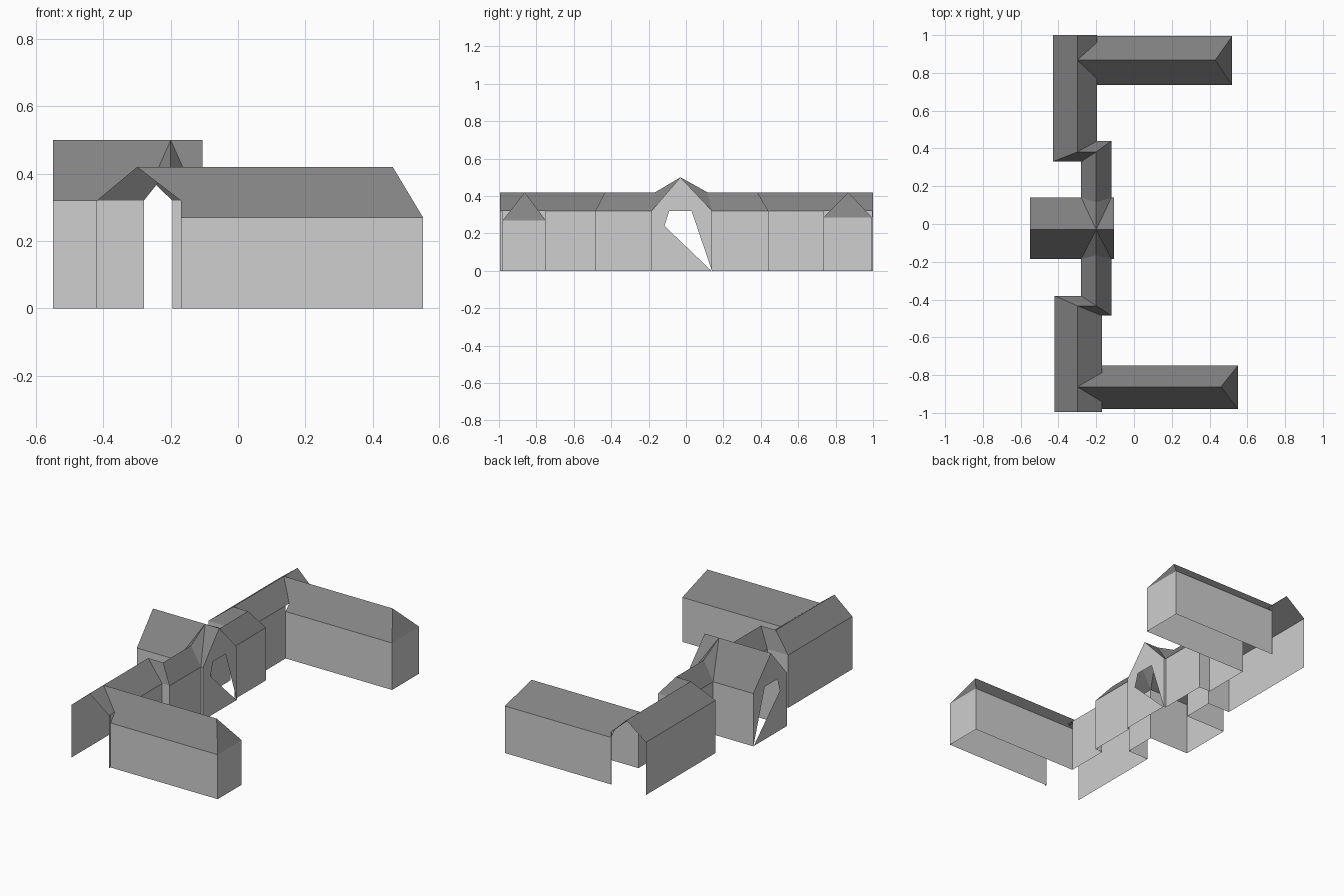
import bpy
from mathutils import Vector

if "Cube" in bpy.data.objects:
    bpy.data.objects.remove(bpy.data.objects["Cube"])


def material(name, v):
    m = bpy.data.materials.new(name)
    m.diffuse_color = (v, v, v, 1)
    m.use_nodes = True
    m.node_tree.nodes["Principled BSDF"].inputs["Base Color"].default_value = m.diffuse_color
    return m


WALL = material("light_grey_wall", 0.62)
ROOF = material("dark_grey_roof", 0.23)

EAVE, RIDGE, TOP = 0.32, 0.42, 0.50   # eave, wing ridge, pavilion ridge heights
CW, CR, CE = -0.28, -0.20, -0.12      # connector west eave, ridge, east eave
PW, PE = -0.55, -0.105                # pavilion west and east ends
MID = -0.03                           # pavilion ridge y
XR = -0.30                            # cross wing ridge x


def build(name, polys, mat):
    verts, faces = [], []
    for p in polys:
        faces.append(list(range(len(verts), len(verts) + len(p))))
        verts += p
    me = bpy.data.meshes.new(name)
    me.from_pydata(verts, [], faces)
    me.materials.append(mat)
    ob = bpy.data.objects.new(name, me)
    bpy.context.collection.objects.link(ob)


def roof(name, polys, s):
    # mirror in y by s, then turn every face upward
    out = []
    for p in polys:
        q = [Vector((x, s * y, z)) for x, y, z in p]
        n = Vector()
        for a, b in zip(q, q[1:] + q[:1]):
            n += a.cross(b)
        out.append(q if n.z > 0 else q[::-1])
    build(name, out, ROOF)


def walls(name, runs, s):
    # each run is a ground path and a height
    out = []
    for path, h in runs:
        for a, b in zip(path, path[1:]):
            q = [(a[0], s * a[1], 0), (b[0], s * b[1], 0),
                 (b[0], s * b[1], h), (a[0], s * a[1], h)]
            out.append(q if s > 0 else q[::-1])
    build(name, out, WALL)


def half(side, s, xw, xe, ye, yw, yj, yi, pe, p, wx, rx, y0, y1, wr, ez):
    yc = s * MID
    # where the long wing's slopes cross the cross wing's eave
    k = (RIDGE - EAVE) / (RIDGE - ez)
    v0, v1 = wr - (wr - y0) * k, wr + (y1 - wr) * k
    apex = (CR, yc, TOP)
    rj, cj, cp = (XR, yj, RIDGE), (CR, yj, RIDGE), (CR, p, RIDGE)
    rw, re = (XR, wr, RIDGE), (rx, wr, RIDGE)

    # cross wing roof, with the notch for the long wing, and hipped jog
    roof(side + "_cross_wing_roof", [
        [(xw, yw, EAVE), rj, (XR, ye, RIDGE), (xw, ye, EAVE)],
        [rj, (xe, yi, EAVE), (xe, v0, EAVE), rw],
        [rw, (xe, v1, EAVE), (xe, ye, EAVE), (XR, ye, RIDGE)],
        [rj, cj, (CE, yi, EAVE), (xe, yi, EAVE)],
        [rj, cj, (CW, yw, EAVE), (xw, yw, EAVE)]], s)

    # connector roof, climbing to the pavilion ridge
    roof(side + "_connector_roof", [
        [(CW, yw, EAVE), cj, cp, (CW, pe, EAVE)],
        [(CE, yi, EAVE), cj, cp, (CE, pe, EAVE)],
        [apex, cp, (CW, pe, EAVE)],
        [apex, cp, (CE, pe, EAVE)]], s)

    # pavilion roof slope
    roof(side + "_pavilion_roof", [
        [(x, yc, TOP), apex, (c, pe, EAVE), (x, pe, EAVE)]
        for x, c in ((PW, CW), (PE, CE))], s)

    # long wing roof with hipped end
    roof(side + "_long_wing_roof", [
        [rw, (xe, v1, EAVE), (xe, y1, ez), (wx, y1, ez), re],
        [rw, (xe, v0, EAVE), (xe, y0, ez), (wx, y0, ez), re],
        [re, (wx, y0, ez), (wx, y1, ez)]], s)

    walls(side + "_main_walls", [
        ([(xw, ye), (xw, yw), (CW, yw), (CW, pe), (PW, pe)], EAVE),
        ([(PE, pe), (CE, pe), (CE, yi), (xe, yi), (xe, y0)], EAVE),
        ([(xe, y1), (xe, ye)], EAVE)], s)
    walls(side + "_long_wing_walls", [
        ([(xe, y0), (wx, y0), (wx, y1), (xe, y1)], ez)], s)


half("back", 1, xw=-0.43, xe=-0.195, ye=1.0, yw=0.33, yj=0.382, yi=0.44,
     pe=0.14, p=0.115, wx=0.52, rx=0.43, y0=0.735, y1=0.995, wr=0.868, ez=0.285)
half("front", -1, xw=-0.42, xe=-0.17, ye=0.995, yw=0.38, yj=0.433, yi=0.485,
     pe=0.185, p=0.165, wx=0.55, rx=0.46, y0=0.75, y1=0.98, wr=0.862, ez=0.27)

# Pavilion gables, each with the slanted opening running to the corner
gable = [(-0.185, 0), (0.136, 0), (-0.115, 0.24), (-0.09, 0.32), (0.03, 0.32),
         (0.139, 0), (0.14, 0), (0.14, EAVE), (MID, TOP), (-0.185, EAVE)]
build("east_gable", [[(PE, y, z) for y, z in gable]], WALL)
build("west_gable", [[(PW, y, z) for y, z in reversed(gable)]], WALL)
